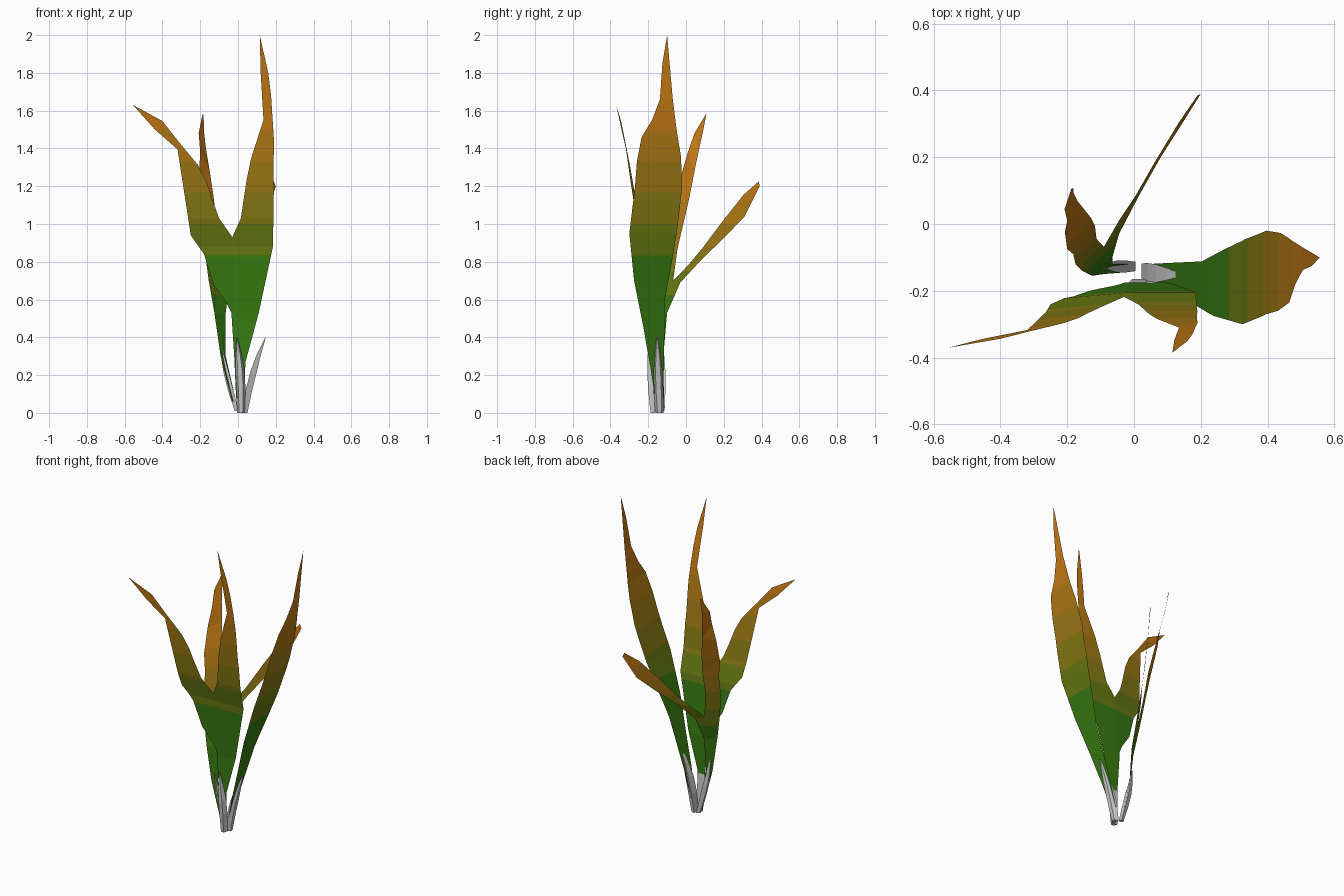
import bpy, bmesh
from mathutils import Vector

if "Cube" in bpy.data.objects:
    bpy.data.objects.remove(bpy.data.objects["Cube"])

BANDS = 12
GREEN, ORANGE = (0.04, 0.20, 0.006), (0.58, 0.20, 0.008)

# Colour ramp from green base to dry orange tips
ramp = []
for i in range(BANDS):
    t = min(1, max(0, ((i + 0.5) / BANDS - 0.38) / 0.42))
    m = bpy.data.materials.new("leaf_tone_%d" % i)
    m.diffuse_color = tuple(g + (o - g) * t for g, o in zip(GREEN, ORANGE)) + (1,)
    m.use_nodes = True
    m.node_tree.nodes["Principled BSDF"].inputs["Base Color"].default_value = m.diffuse_color
    ramp.append(m)


def interp(table, z):
    for (z0, a), (z1, b) in zip(table, table[1:]):
        if z <= z1:
            return a + (b - a) * (z - z0) / (z1 - z0)
    return table[-1][1]


def cut(bm, levels):
    for z in levels:
        bmesh.ops.bisect_plane(bm, geom=bm.verts[:] + bm.edges[:] + bm.faces[:], dist=1e-5,
                               plane_co=(0, 0, z), plane_no=(0, 0, 1))


def finish(name, bm, top=None):
    me = bpy.data.meshes.new(name)
    if top:
        for m in ramp:
            me.materials.append(m)
        for f in bm.faces:
            f.material_index = min(BANDS - 1, int(f.calc_center_median().z / top * BANDS))
    bm.to_mesh(me)
    bm.free()
    bpy.context.collection.objects.link(bpy.data.objects.new(name, me))


def sheet(name, outline, place, bends, top):
    """Flat outline (u, z), cut at bend heights, then curved into place."""
    bm = bmesh.new()
    bm.faces.new([bm.verts.new((u, 0, z)) for u, z in outline])
    bmesh.ops.triangulate(bm, faces=bm.faces[:], ngon_method='EAR_CLIP')
    cut(bm, sorted(set(bends + [top * i / BANDS for i in range(1, BANDS)])))
    for v in bm.verts:
        v.co = place(v.co.x, v.co.z)
    finish(name, bm, top)


# Front leaf with split left side branch
front_y = [(0, -.18), (.5, -.175), (.88, -.205), (1.03, -.242), (1.25, -.272),
           (1.55, -.31), (1.68, -.33), (2, -.385)]
front = [(-.01, .08), (.03, .08), (.04, .27), (.11, .53), (.185, .88), (.19, 1.2), (.182, 1.25),
         (.19, 1.45), (.175, 1.68), (.16, 1.8), (.115, 2), (.12, 1.8), (.135, 1.68),
         (.135, 1.55), (.07, 1.35), (.045, 1.23), (.015, 1.03), (-.03, .93), (-.1, 1.03),
         (-.14, 1.14), (-.165, 1.22), (-.21, 1.31), (-.31, 1.43), (-.4, 1.545), (-.556, 1.63),
         (-.44, 1.5), (-.32, 1.395), (-.21, 1.27), (-.17, 1.16), (-.14, 1.03), (-.18, .98),
         (-.25, .94), (-.18, .84), (-.13, .68), (-.06, .58), (-.035, .53), (-.02, .3)]
sheet("front_leaf", front,
      lambda u, z: Vector((u, interp(front_y, z) - .09 * max(0, -u - .02), z)),
      [z for z, _ in front_y[1:-1]], 2.0)

# Right leaf, tall and broad
right_x = [(0, .02), (.27, .095), (.65, .22), (.95, .325), (1.12, .375), (1.46, .465),
           (1.66, .505), (2, .556)]
right = [(-.165, .08), (-.12, .08), (-.115, .4), (-.112, .6), (-.075, .8), (-.045, .98),
         (-.02, 1.2), (-.027, 1.36), (-.05, 1.5), (-.07, 1.66), (-.1, 2), (-.125, 1.85),
         (-.138, 1.66), (-.18, 1.55), (-.235, 1.46), (-.26, 1.33), (-.27, 1.2), (-.3, .95),
         (-.275, .7), (-.225, .45), (-.185, .22)]
sheet("right_leaf", right, lambda u, z: Vector((interp(right_x, z), u, z)),
      [z for z, _ in right_x[1:-1]], 2.0)

# Back leaf and its side branch: rows of left and right edge points
body = [((-.03, -.145, .06), (-.01, -.12, .06)), ((-.092, -.15, .3), (-.065, -.12, .3)),
        ((-.125, -.155, .53), (-.065, -.1, .53)), ((-.155, -.14, .7), (-.09, -.068, .7)),
        ((-.175, -.12, .85), (-.112, -.045, .87)), ((-.182, -.09, .98), (-.117, -.005, 1.04)),
        ((-.2, -.075, 1.1), (-.13, .02, 1.15)), ((-.207, -.025, 1.26), (-.15, .045, 1.28)),
        ((-.2, .01, 1.38), (-.17, .07, 1.4)), ((-.208, .045, 1.48), (-.18, .09, 1.49)),
        ((-.188, .105, 1.58), (-.182, .108, 1.58))]
branch = [((-.09, -.068, .7), (-.065, -.1, .53)), ((-.045, .01, .78), (-.045, -.03, .69)),
          ((.005, .085, .87), (.015, .085, .815)), ((.065, .19, 1.01), (.08, .2, .925)),
          ((.135, .305, 1.155), (.15, .31, 1.04)), ((.19, .385, 1.225), (.2, .39, 1.2))]
bm = bmesh.new()
for rows in (body, branch):
    for (a, b), (c, d) in zip(rows, rows[1:]):
        bm.faces.new([bm.verts.new(p) for p in (a, b, d, c)])
bmesh.ops.remove_doubles(bm, verts=bm.verts[:], dist=1e-4)
bmesh.ops.triangulate(bm, faces=bm.faces[:])
cut(bm, [1.5 * i / BANDS for i in range(1, BANDS)])
finish("back_leaf", bm, 1.5)


# Pale pointed sheaths wrapping each leaf base
def sheath(name, rows, out, depth):
    """Rows are (z, ridge x, ridge y, half width); out points away from the plant."""
    out = Vector(out)
    side = Vector((-out.y, out.x, 0))
    bm = bmesh.new()
    rings = []
    for z, x, y, w in rows:
        ridge, d = Vector((x, y, z)), depth * w / rows[1][3]
        pts = (ridge + side * w * .5, ridge - side * w * .5,
               ridge - out * d - side * w, ridge - out * d + side * w)
        rings.append([bm.verts.new(p) for p in pts])
    for r, s in zip(rings, rings[1:]):
        for i in range(4):
            j = (i + 1) % 4
            bm.faces.new((r[i], r[j], s[j], s[i]))
    bm.faces.new(rings[0][::-1])
    bm.faces.new(rings[-1])
    bmesh.ops.recalc_face_normals(bm, faces=bm.faces[:])
    finish(name, bm)


sheath("right_sheath", [(0, .05, -.14, .022), (.12, .075, -.145, .028), (.22, .1, -.148, .027),
                        (.31, .122, -.15, .018), (.4, .147, -.153, .002)], (1, 0, 0), .035)
sheath("front_sheath", [(0, .015, -.188, .02), (.12, .015, -.2, .025), (.22, .01, -.205, .025),
                        (.31, .003, -.203, .016), (.4, -.005, -.195, .002)], (0, -1, 0), .03)
sheath("left_sheath", [(.01, -.018, -.127, .014), (.12, -.053, -.127, .018), (.22, -.078, -.127, .018),
                       (.3, -.09, -.127, .012), (.4, -.095, -.13, .002)], (-1, 0, 0), .028)
